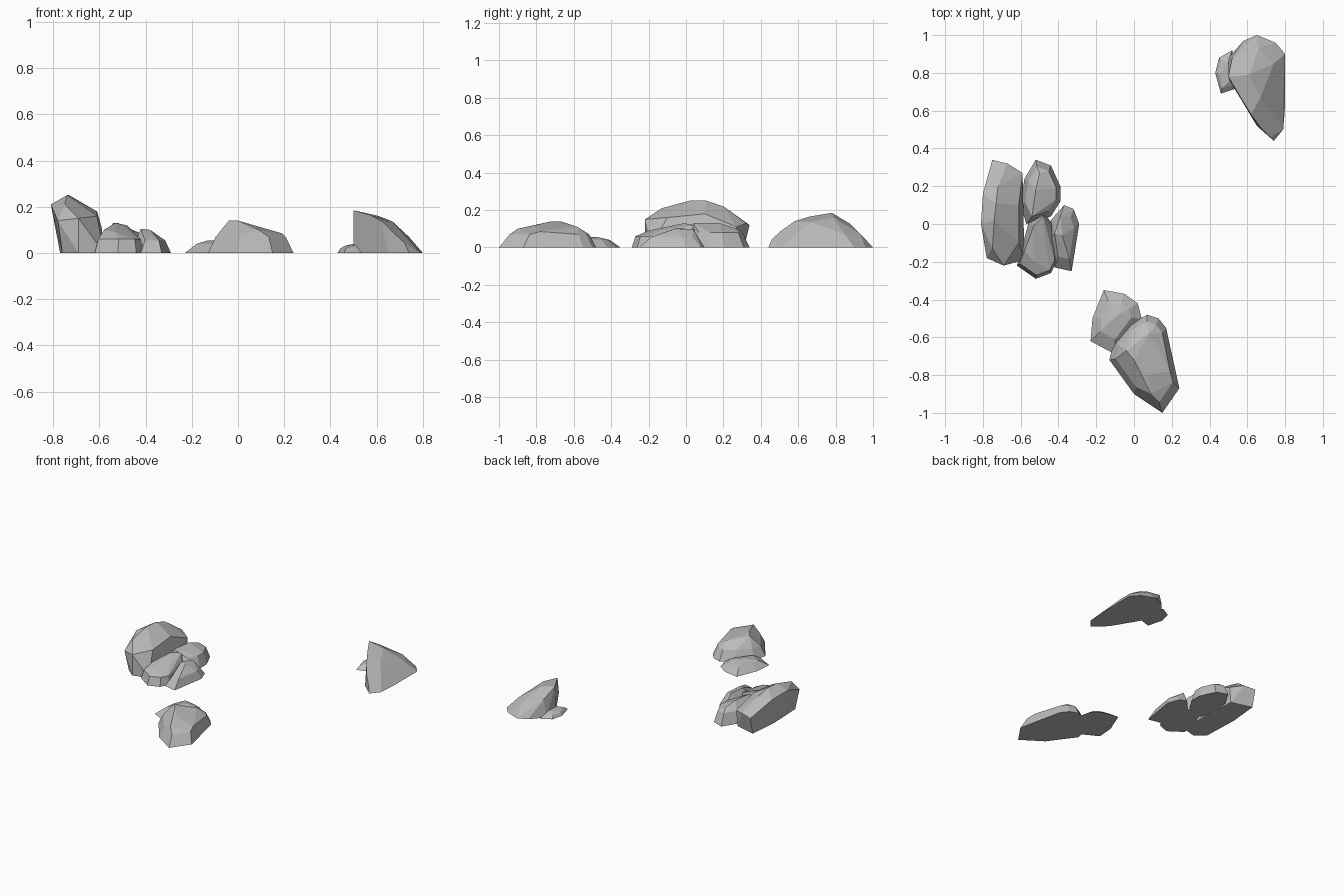
import bpy
import bmesh
import math
from mathutils import Vector

default_cube = bpy.data.objects.get("Cube")
if default_cube:
    bpy.data.objects.remove(default_cube, do_unlink=True)


def make_material(name, colour):
    material = bpy.data.materials.new(name)
    material.use_nodes = True
    material.diffuse_color = colour
    material.node_tree.nodes["Principled BSDF"].inputs["Base Color"].default_value = colour
    return material


stone = make_material("stone grey", (0.5, 0.5, 0.5, 1))


def shoulder_ring(outline, inset, height):
    """Copy the footprint upward, drawn in towards its centre."""
    points = [Vector((x, y, 0)) for x, y in outline]
    centre = sum(points, Vector()) / len(points)
    lift = Vector((0, 0, height))
    return [point.lerp(centre, inset) + lift for point in points]


def make_rock(name, outline, crest, shoulder=None):
    """Wrap a faceted boulder around a footprint, a shoulder and a crest."""
    mesh = bpy.data.meshes.new(name)
    rock = bpy.data.objects.new(name, mesh)
    bpy.context.collection.objects.link(rock)
    points = [Vector((x, y, 0)) for x, y in outline]
    points += [Vector(point) for point in crest]
    if shoulder:
        points += shoulder_ring(outline, *shoulder)

    bm = bmesh.new()
    for point in points:
        bm.verts.new(point)
    hull = bmesh.ops.convex_hull(bm, input=bm.verts[:])
    unused = set(hull["geom_interior"] + hull["geom_unused"])
    loose = [item for item in unused if isinstance(item, bmesh.types.BMVert)]
    bmesh.ops.delete(bm, geom=loose, context="VERTS")

    # Merge nearly level triangles into broad chiselled facets
    bmesh.ops.dissolve_limit(bm, angle_limit=math.radians(7),
                             verts=bm.verts[:], edges=bm.edges[:])
    bmesh.ops.recalc_face_normals(bm, faces=bm.faces[:])
    bm.to_mesh(mesh)
    bm.free()
    mesh.materials.append(stone)
    return rock


# Left cluster: tall leaning slab with three lower boulders
make_rock(
    "leaning_slab",
    [(-.76, -.16), (-.77, .1), (-.75, .31), (-.6, .27), (-.58, -.19), (-.69, -.22)],
    [(-.78, -.18, .14), (-.81, 0, .21), (-.8, .16, .2), (-.75, .34, .12),
     (-.75, -.13, .21), (-.74, .02, .25), (-.73, .11, .25), (-.72, .2, .22),
     (-.69, -.22, .15), (-.67, .32, .13), (-.61, -.1, .16), (-.61, .1, .18),
     (-.59, .27, .11)])

make_rock(
    "back_boulder",
    [(-.52, .34), (-.44, .31), (-.39, .2), (-.39, .12), (-.44, .04), (-.57, 0),
     (-.6, .1), (-.58, .24)],
    [(-.54, .04, .13), (-.52, .18, .13), (-.5, .27, .1)],
    (.22, .08))

make_rock(
    "front_boulder",
    [(-.56, 0), (-.48, .06), (-.43, 0), (-.41, -.2), (-.44, -.26), (-.52, -.29),
     (-.62, -.22)],
    [(-.58, -.14, .1), (-.53, -.01, .13), (-.48, .04, .12), (-.47, -.1, .1),
     (-.53, -.2, .09)],
    (.12, .06))

make_rock(
    "side_boulder",
    [(-.37, .1), (-.32, .08), (-.29, 0), (-.3, -.07), (-.33, -.25), (-.42, -.23),
     (-.47, -.12), (-.44, .02)],
    [(-.42, -.05, .105), (-.38, -.06, .1), (-.39, .04, .095)],
    (.33, .055))

# Front cluster: broad plateau boulder with a low one behind it
make_rock(
    "plateau_boulder",
    [(.07, -.48), (.13, -.5), (.17, -.55), (.24, -.87), (.15, -1), (0, -.9),
     (-.13, -.72), (-.11, -.63), (-.02, -.53)],
    [(-.04, -.67, .14), (0, -.72, .14), (.08, -.58, .11), (.19, -.78, .085),
     (.07, -.8, .12), (.09, -.9, .1)],
    (.18, .07))

make_rock(
    "low_boulder",
    [(-.16, -.35), (-.05, -.37), (.02, -.42), (.04, -.5), (-.1, -.69),
     (-.23, -.62), (-.22, -.5)],
    [(-.13, -.52, .055), (-.07, -.47, .055)],
    (.4, .04))

# Back cluster: cliff boulder with a steep inner wall and a small ledge
make_rock(
    "cliff_boulder",
    [(.65, 1), (.75, .96), (.8, .9), (.8, .82), (.8, .62), (.79, .5), (.74, .44),
     (.65, .52), (.57, .64), (.5, .77), (.5, .88), (.58, .97)],
    [(.5, .78, .185), (.57, .66, .165), (.62, .58, .14), (.67, .51, .09),
     (.72, .46, .045), (.61, .79, .16), (.52, .88, .125), (.67, .67, .135),
     (.73, .63, .08), (.74, .85, .07), (.66, .93, .075)])

make_rock(
    "small_ledge",
    [(.52, .92), (.45, .88), (.43, .8), (.46, .69), (.55, .72)],
    [(.46, .8, .03), (.5, .86, .04), (.51, .76, .035)],
    (.25, .02))
